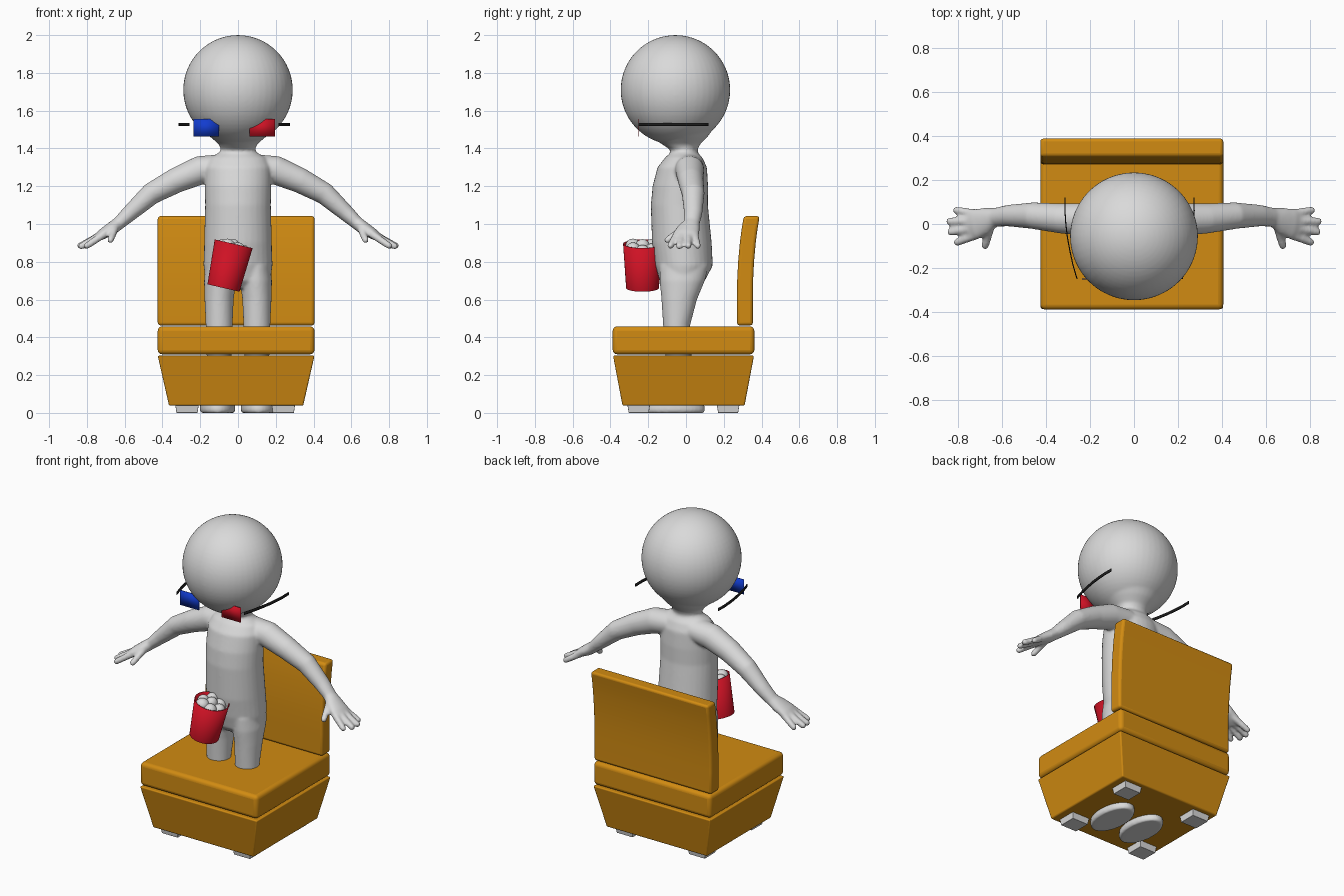
import bpy, bmesh, math, random
from mathutils import Vector, Matrix

if "Cube" in bpy.data.objects:
    bpy.data.objects.remove(bpy.data.objects["Cube"])

random.seed(4)


def mat(name, rgb):
    m = bpy.data.materials.new(name)
    m.diffuse_color = (*rgb, 1)
    m.use_nodes = True
    m.node_tree.nodes["Principled BSDF"].inputs["Base Color"].default_value = m.diffuse_color
    return m


GREY = mat("light grey", (0.70, 0.70, 0.70))
ORANGE = mat("orange", (0.64, 0.26, 0.006))
RED = mat("red", (0.62, 0.006, 0.018))
BLUE = mat("blue", (0.006, 0.045, 0.62))
BLACK = mat("black", (0.012, 0.012, 0.012))


def finish(name, bm, material, angle=40):
    bmesh.ops.recalc_face_normals(bm, faces=bm.faces)
    me = bpy.data.meshes.new(name)
    bm.to_mesh(me)
    bm.free()
    me.materials.append(material)
    ob = bpy.data.objects.new(name, me)
    bpy.context.collection.objects.link(ob)
    bpy.ops.object.select_all(action='DESELECT')
    bpy.context.view_layer.objects.active = ob
    ob.select_set(True)
    bpy.ops.object.shade_smooth_by_angle(angle=math.radians(angle))
    return ob


def modify(ob, kind, **props):
    m = ob.modifiers.new(kind.lower(), kind)
    for k, v in props.items():
        setattr(m, k, v)


def tube(bm, path, mirror=1, n=32):
    """Loft ellipses (x, y, z, ra, rb) along a path and cap the ends."""
    pts = [Vector((p[0] * mirror, p[1], p[2])) for p in path]
    rings = []
    for i, p in enumerate(path):
        t = (pts[min(i + 1, len(pts) - 1)] - pts[max(i - 1, 0)]).normalized()
        if abs(t.z) > 0.85:
            t = Vector((0, 0, math.copysign(1, t.z)))   # keep upright slices level
        u = Vector((0, 1, 0)).cross(t).normalized()
        v = t.cross(u)
        rings.append([bm.verts.new(pts[i] + u * p[3] * math.cos(a) + v * p[4] * math.sin(a))
                      for a in (2 * math.pi * k / n for k in range(n))])
    for a, b in zip(rings, rings[1:]):
        for k in range(n):
            bm.faces.new((a[k], a[(k + 1) % n], b[(k + 1) % n], b[k]))
    bm.faces.new(rings[0])
    bm.faces.new(rings[-1])


def ball(bm, c, r, scale=(1, 1, 1)):
    m = Matrix.Translation(c) @ Matrix.Diagonal((*scale, 1))
    bmesh.ops.create_uvsphere(bm, u_segments=48, v_segments=32, radius=r, matrix=m)


# Figure: torso and head
bm = bmesh.new()
tube(bm, [(0, y, z, rx, ry) for z, y, rx, ry in (
    (0.66, -0.02, 0.11, 0.08), (0.70, -0.02, 0.172, 0.12), (0.78, -0.01, 0.183, 0.152),
    (0.90, -0.022, 0.179, 0.158), (1.10, -0.035, 0.174, 0.151), (1.20, -0.03, 0.176, 0.147),
    (1.30, -0.02, 0.175, 0.131), (1.35, -0.012, 0.15, 0.10), (1.375, -0.01, 0.105, 0.075),
    (1.39, -0.01, 0.09, 0.07), (1.42, -0.025, 0.10, 0.098), (1.46, -0.035, 0.145, 0.148),
    (1.51, -0.045, 0.192, 0.195), (1.56, -0.055, 0.238, 0.238), (1.60, -0.056, 0.25, 0.25))])
ball(bm, (0, -0.056, 1.71), 0.29)

for s in (-1, 1):
    # leg and foot
    tube(bm, [(x, y, z, rx, ry) for z, x, y, rx, ry in (
        (0, 0.108, -0.065, 0.088, 0.16), (0.015, 0.108, -0.065, 0.094, 0.167),
        (0.05, 0.108, -0.065, 0.092, 0.16), (0.09, 0.10, -0.05, 0.08, 0.12),
        (0.13, 0.10, -0.04, 0.068, 0.078), (0.30, 0.10, -0.04, 0.066, 0.07),
        (0.46, 0.10, -0.05, 0.071, 0.071), (0.60, 0.10, -0.036, 0.077, 0.094),
        (0.70, 0.095, -0.02, 0.085, 0.12), (0.78, 0.09, -0.01, 0.08, 0.13))], s)
    # arm and palm
    tube(bm, [(0.08, 0.015, 1.30, 0.07, 0.08), (0.20, 0.02, 1.285, 0.076, 0.076),
              (0.33, 0.025, 1.23, 0.067, 0.068), (0.46, 0.038, 1.16, 0.058, 0.06),
              (0.57, 0.038, 1.06, 0.044, 0.049), (0.63, 0.03, 1.005, 0.035, 0.043),
              (0.67, 0.015, 0.975, 0.035, 0.06), (0.72, 0.0, 0.945, 0.028, 0.07),
              (0.75, -0.005, 0.925, 0.02, 0.062)], s)
    # fingers and thumb
    for a, b in (((0.71, 0.045, 0.945), (0.805, 0.062, 0.885)),
                 ((0.72, 0.015, 0.945), (0.835, 0.012, 0.885)),
                 ((0.72, -0.018, 0.945), (0.83, -0.036, 0.882)),
                 ((0.71, -0.048, 0.945), (0.80, -0.082, 0.885)),
                 ((0.65, -0.01, 0.98), (0.675, -0.098, 0.915))):
        tube(bm, [(*a, 0.021, 0.021), (*b, 0.018, 0.018)], s, 16)
        ball(bm, (b[0] * s, b[1], b[2]), 0.018)
figure = finish("figure", bm, GREY, 180)
modify(figure, 'REMESH', mode='VOXEL', voxel_size=0.008, use_smooth_shade=True)
modify(figure, 'SMOOTH', factor=0.5, iterations=8)


# Seat blocks: box between two rectangles, centred on (-0.01, -0.013)
def block(name, z0, z1, low, high, bevel, material, c=(-0.01, -0.013)):
    bm = bmesh.new()
    bmesh.ops.create_cube(bm, size=2)
    for v in bm.verts:
        sx, sy = high if v.co.z > 0 else low
        v.co = (c[0] + v.co.x * sx, c[1] + v.co.y * sy, z1 if v.co.z > 0 else z0)
    ob = finish(name, bm, material)
    modify(ob, 'BEVEL', width=bevel, segments=4)
    return ob


block("seat_base", 0.038, 0.303, (0.355, 0.323), (0.415, 0.373), 0.008, ORANGE)
block("seat_cushion", 0.31, 0.458, (0.415, 0.375), (0.415, 0.375), 0.024, ORANGE)
for i, x in enumerate((-0.27, 0.24)):
    for j, y in enumerate((-0.25, 0.223)):
        block(f"seat_foot_{i}{j}", 0, 0.042, (0.056, 0.053), (0.062, 0.06), 0.002, GREY, (x, y))

# Backrest: curved profile extruded across
bm = bmesh.new()
curve = [(0.463, 0.27), (0.60, 0.27), (0.70, 0.271), (0.80, 0.276), (0.90, 0.285),
         (0.97, 0.294), (1.042, 0.306)]
profile = [(y, z) for z, y in curve] + [(y + 0.084, z) for z, y in reversed(curve)]
face = bm.faces.new([bm.verts.new((-0.425, y, z)) for y, z in profile])
ext = bmesh.ops.extrude_face_region(bm, geom=[face])
bmesh.ops.translate(bm, vec=(0.83, 0, 0),
                    verts=[g for g in ext['geom'] if isinstance(g, bmesh.types.BMVert)])
back = finish("backrest", bm, ORANGE)
modify(back, 'BEVEL', width=0.015, segments=3, limit_method='ANGLE')

# Bucket with popcorn, leaning sideways
tilt = Matrix.Translation((-0.05, -0.23, 0.778)) @ Matrix.Rotation(math.radians(13), 4, 'Y')
bm = bmesh.new()
bmesh.ops.create_cone(bm, cap_ends=True, segments=48, radius1=0.087, radius2=0.103, depth=0.24)
bmesh.ops.delete(bm, geom=[f for f in bm.faces if f.normal.z > 0.9], context='FACES')
bucket = finish("bucket", bm, RED)
bucket.matrix_world = tilt
modify(bucket, 'SOLIDIFY', thickness=0.004)

bm = bmesh.new()
spots = [(0.058 * math.cos(a), 0.058 * math.sin(a)) for a in (k * math.tau / 6 for k in range(6))]
for x, y in spots + [(0, 0)]:
    ball(bm, (x, y, 0.095 + random.uniform(-0.008, 0.014)), 0.037,
         [random.uniform(0.9, 1.1) for _ in range(3)])
popcorn = finish("popcorn", bm, GREY, 180)
popcorn.matrix_world = tilt

# Glasses: two flat lenses and two bowed temples
for name, x0, x1, m in (("blue_lens", -0.235, -0.10, BLUE), ("red_lens", 0.06, 0.195, RED)):
    bm = bmesh.new()
    bm.faces.new([bm.verts.new((x, -0.25, z)) for x, z in
                  ((x0, 1.463), (x1, 1.463), (x1, 1.557), (x0, 1.557))])
    modify(finish(name, bm, m), 'SOLIDIFY', thickness=0.004, offset=0)
for name, s in (("left_temple", -1), ("right_temple", 1)):
    bm = bmesh.new()
    cols = [[bm.verts.new((-0.02 + s * d, y, z)) for z in (1.519, 1.536)] for d, y in
            ((0.292, 0.12), (0.293, 0.06), (0.289, 0), (0.282, -0.06), (0.271, -0.12),
             (0.257, -0.185), (0.238, -0.25))]
    for a, b in zip(cols, cols[1:]):
        bm.faces.new((a[0], b[0], b[1], a[1]))
    modify(finish(name, bm, BLACK), 'SOLIDIFY', thickness=0.005, offset=0)
